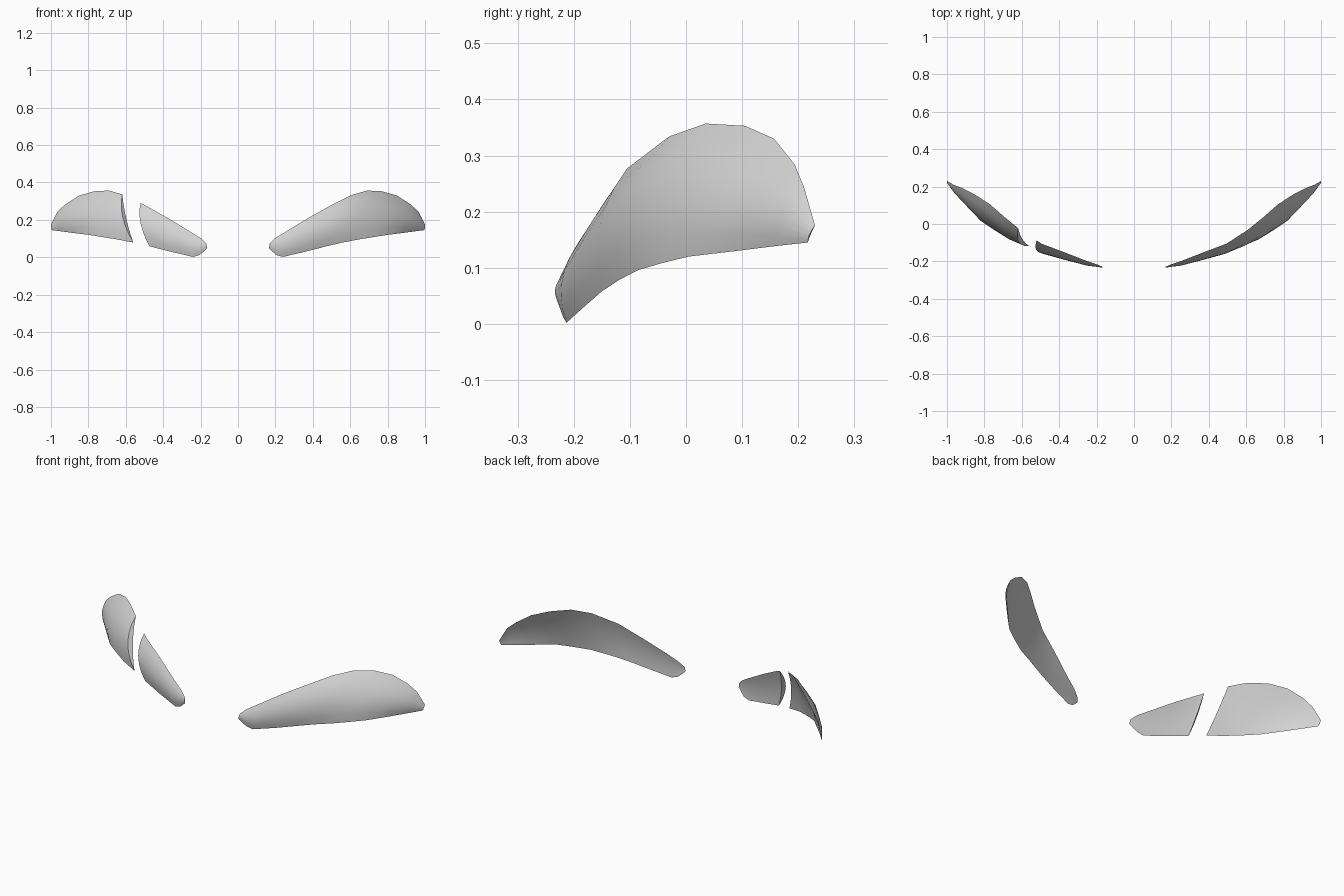
import bpy, bmesh, math
from mathutils import Vector

if "Cube" in bpy.data.objects:
    bpy.data.objects.remove(bpy.data.objects["Cube"])

grey = bpy.data.materials.new("light_grey")
grey.diffuse_color = (0.65, 0.65, 0.65, 1)
grey.use_nodes = True
grey.node_tree.nodes["Principled BSDF"].inputs["Base Color"].default_value = grey.diffuse_color

# Lower and upper edge of the brow, from the inner tip to the outer tip
LOWER = [(.165, -.232, .048), (.205, -.219, .012), (.24, -.213, .002), (.36, -.182, .03),
         (.47, -.15, .058), (.56, -.118, .079), (.65, -.085, .096), (.73, -.04, .109),
         (.80, .005, .12), (.88, .09, .13), (.94, .154, .138), (.995, .217, .145)]
UPPER = [(.17, -.228, .075), (.2, -.215, .103), (.26, -.195, .14), (.375, -.15, .21),
         (.495, -.105, .277), (.61, -.03, .334), (.69, .035, .357), (.77, .105, .353),
         (.85, .157, .33), (.92, .193, .285), (.965, .21, .245), (1.0, .23, .175)]
STEPS = 6
FRONT_BULGE, BACK_BULGE = .13, .04


def brow(name, side, cut=None, keep=1):
    """Crescent-section brow; cut = (lower point, upper point) of a slanted slice."""
    bm = bmesh.new()
    lo = [Vector(p) for p in LOWER]
    up = [Vector(p) for p in UPPER]
    mid = [(a + b) / 2 for a, b in zip(lo, up)]
    rings = []
    for i, (a, b) in enumerate(zip(lo, up)):
        chord = b - a
        tangent = mid[min(i + 1, len(mid) - 1)] - mid[max(i - 1, 0)]
        out = tangent.cross(chord).normalized() * chord.length

        def point(t, bulge):
            p = a + chord * t + out * bulge * 4 * t * (1 - t)
            return bm.verts.new((p.x * side, p.y, p.z))
        ring = [point(k / STEPS, FRONT_BULGE) for k in range(STEPS + 1)]
        ring += [point(k / STEPS, BACK_BULGE) for k in range(STEPS - 1, 0, -1)]
        rings.append(ring)
    n = len(rings[0])
    for r, s in zip(rings, rings[1:]):
        for k in range(n):
            bm.faces.new((r[k], r[(k + 1) % n], s[(k + 1) % n], s[k]))
    bm.faces.new(rings[0])
    bm.faces.new(rings[-1])

    # Slice away one side of the slanted plane and close the end
    if cut:
        a, b = Vector(cut[0]), Vector(cut[1])
        normal = (b - a).cross(Vector((-.65, -.75, 0))).normalized()
        if normal.x * keep > 0:
            normal = -normal
        bmesh.ops.bisect_plane(bm, geom=bm.verts[:] + bm.edges[:] + bm.faces[:],
                               plane_co=a, plane_no=normal, clear_outer=True)
        bmesh.ops.holes_fill(bm, edges=[e for e in bm.edges if e.is_boundary], sides=0)
    bmesh.ops.recalc_face_normals(bm, faces=bm.faces[:])

    mesh = bpy.data.meshes.new(name)
    bm.to_mesh(mesh)
    bm.free()
    mesh.materials.append(grey)
    obj = bpy.data.objects.new(name, mesh)
    bpy.context.collection.objects.link(obj)
    bpy.ops.object.select_all(action='DESELECT')
    obj.select_set(True)
    bpy.context.view_layer.objects.active = obj
    bpy.ops.object.shade_smooth_by_angle(angle=math.radians(35))


# Whole brow on one side, brow with a slit on the other
brow("whole_eyebrow", 1)
brow("slit_eyebrow_inner", -1, ((-.475, -.15, .06), (-.525, -.09, .295)), keep=1)
brow("slit_eyebrow_outer", -1, ((-.56, -.118, .079), (-.62, -.025, .335)), keep=-1)
